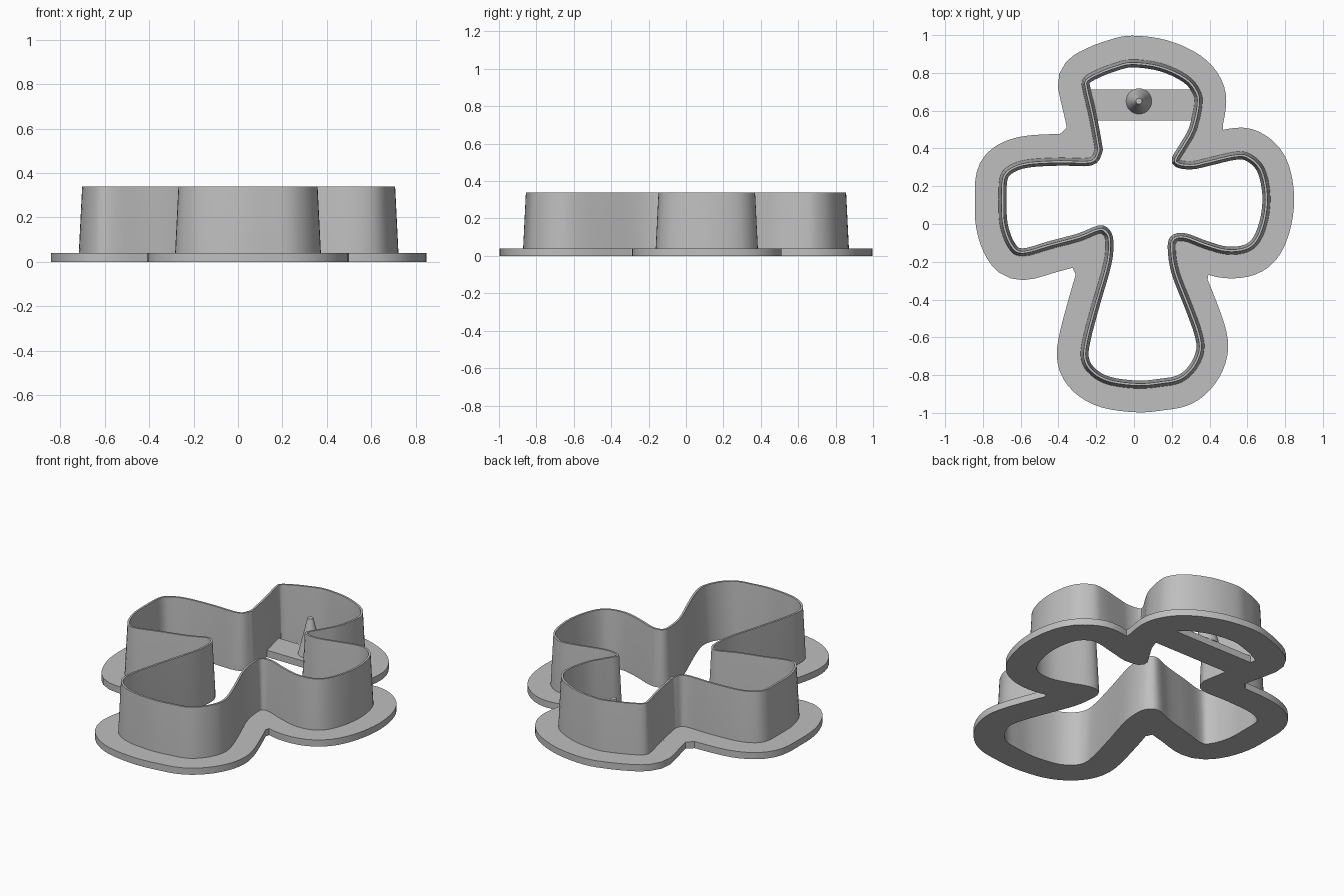
import bpy
import bmesh
from math import radians
from mathutils import Vector

cube = bpy.data.objects.get("Cube")
if cube:
    bpy.data.objects.remove(cube)

BASE_H, WALL_H = 0.04, 0.34
FLANGE = 0.147        # flange reach beyond the wall centre line
STEPS = 4             # samples per outline segment

# Centre line of the blade, clockwise from the top
OUTLINE = [Vector(p) for p in (
    (-.01, .85), (.14, .83), (.27, .77), (.33, .7), (.34, .63), (.31, .5),
    (.26, .41), (.22, .33), (.3, .31), (.4, .33), (.53, .36), (.6, .355),
    (.67, .29), (.7, .16), (.69, .03), (.65, -.08), (.59, -.13), (.49, -.14),
    (.38, -.11), (.27, -.07), (.21, -.08), (.2, -.14), (.22, -.26),
    (.29, -.44), (.34, -.58), (.35, -.67), (.31, -.76), (.24, -.82),
    (.14, -.84), (.02, -.85), (-.13, -.83), (-.22, -.78), (-.26, -.71),
    (-.25, -.61), (-.2, -.42), (-.14, -.21), (-.13, -.09), (-.15, -.04),
    (-.19, -.03), (-.29, -.07), (-.44, -.11), (-.59, -.15), (-.65, -.11),
    (-.69, 0), (-.695, .13), (-.69, .24), (-.65, .29), (-.56, .32),
    (-.39, .33), (-.23, .33), (-.19, .38), (-.19, .42), (-.22, .58),
    (-.25, .71), (-.25, .76), (-.18, .8), (-.1, .83))]

grey = bpy.data.materials.new("grey plastic")
grey.use_nodes = True
grey.diffuse_color = (.52, .52, .52, 1)
grey.node_tree.nodes["Principled BSDF"].inputs["Base Color"].default_value = grey.diffuse_color


def smooth_loop(pts):
    """Closed Catmull-Rom curve through the points."""
    out, n = [], len(pts)
    for i in range(n):
        a, b, c, d = (pts[(i + k) % n] for k in (-1, 0, 1, 2))
        for s in range(STEPS):
            t = s / STEPS
            out.append(b + (c - a) * t / 2 + (a - 2.5 * b + 2 * c - d / 2) * t * t
                       + (1.5 * (b - c) + (d - a) / 2) * t ** 3)
    return out


def offset(loop, dist):
    n = len(loop)
    result = []
    for i in range(n):
        t = (loop[(i + 1) % n] - loop[i - 1]).normalized()
        result.append(loop[i] + Vector((-t.y, t.x)) * dist)
    return result


def finish(bm, name, smooth=True):
    bmesh.ops.recalc_face_normals(bm, faces=bm.faces)
    mesh = bpy.data.meshes.new(name)
    bm.to_mesh(mesh)
    bm.free()
    mesh.materials.append(grey)
    obj = bpy.data.objects.new(name, mesh)
    bpy.context.collection.objects.link(obj)
    if smooth:
        bpy.ops.object.select_all(action='DESELECT')
        obj.select_set(True)
        bpy.context.view_layer.objects.active = obj
        bpy.ops.object.shade_smooth_by_angle(angle=radians(30))
    return obj


def ring(bm, loop, z):
    return [bm.verts.new((p.x, p.y, z)) for p in loop]


def bridge(bm, a, b):
    n = len(a)
    for i in range(n):
        j = (i + 1) % n
        bm.faces.new((a[i], a[j], b[j], b[i]))


centre = smooth_loop(OUTLINE)

# Blade wall: tapered section swept round the outline
bm = bmesh.new()
rings = [ring(bm, offset(centre, d), z) for d, z in (
    (-.021, 0), (-.021, BASE_H), (-.006, WALL_H),
    (.006, WALL_H), (.021, BASE_H), (.021, 0))]
for k in range(len(rings) - 1):
    bridge(bm, rings[k], rings[k + 1])
finish(bm, "blade_wall")

# Base flange: wide offset, with the overlaps at inner corners dropped
rim = [p for p in offset(centre, FLANGE)
       if min((p - q).length for q in centre) > FLANGE - .004]
bm = bmesh.new()
edges = []
for loop in (rim, offset(centre, -.021)):
    vs = ring(bm, loop, 0)
    edges += [bm.edges.new((vs[i - 1], vs[i])) for i in range(len(vs))]
bmesh.ops.triangle_fill(bm, use_beauty=True, edges=edges)
top = bmesh.ops.extrude_face_region(bm, geom=bm.faces[:], use_keep_orig=True)
bmesh.ops.translate(bm, vec=(0, 0, BASE_H),
                    verts=[g for g in top["geom"] if isinstance(g, bmesh.types.BMVert)])
finish(bm, "base_flange")

# Cross bar bridging the upper arm
bm = bmesh.new()
bmesh.ops.create_cube(bm, size=1)
bmesh.ops.scale(bm, vec=(.57, .165, BASE_H + .001), verts=bm.verts)
bmesh.ops.translate(bm, vec=(.04, .63, (BASE_H + .001) / 2), verts=bm.verts)
finish(bm, "cross_bar", smooth=False)

# Tapered peg standing on the bar
bm = bmesh.new()
bmesh.ops.create_cone(bm, cap_ends=True, segments=32, radius1=.068, radius2=.016, depth=.215)
bmesh.ops.translate(bm, vec=(.026, .65, BASE_H + .1075), verts=bm.verts)
finish(bm, "peg")
